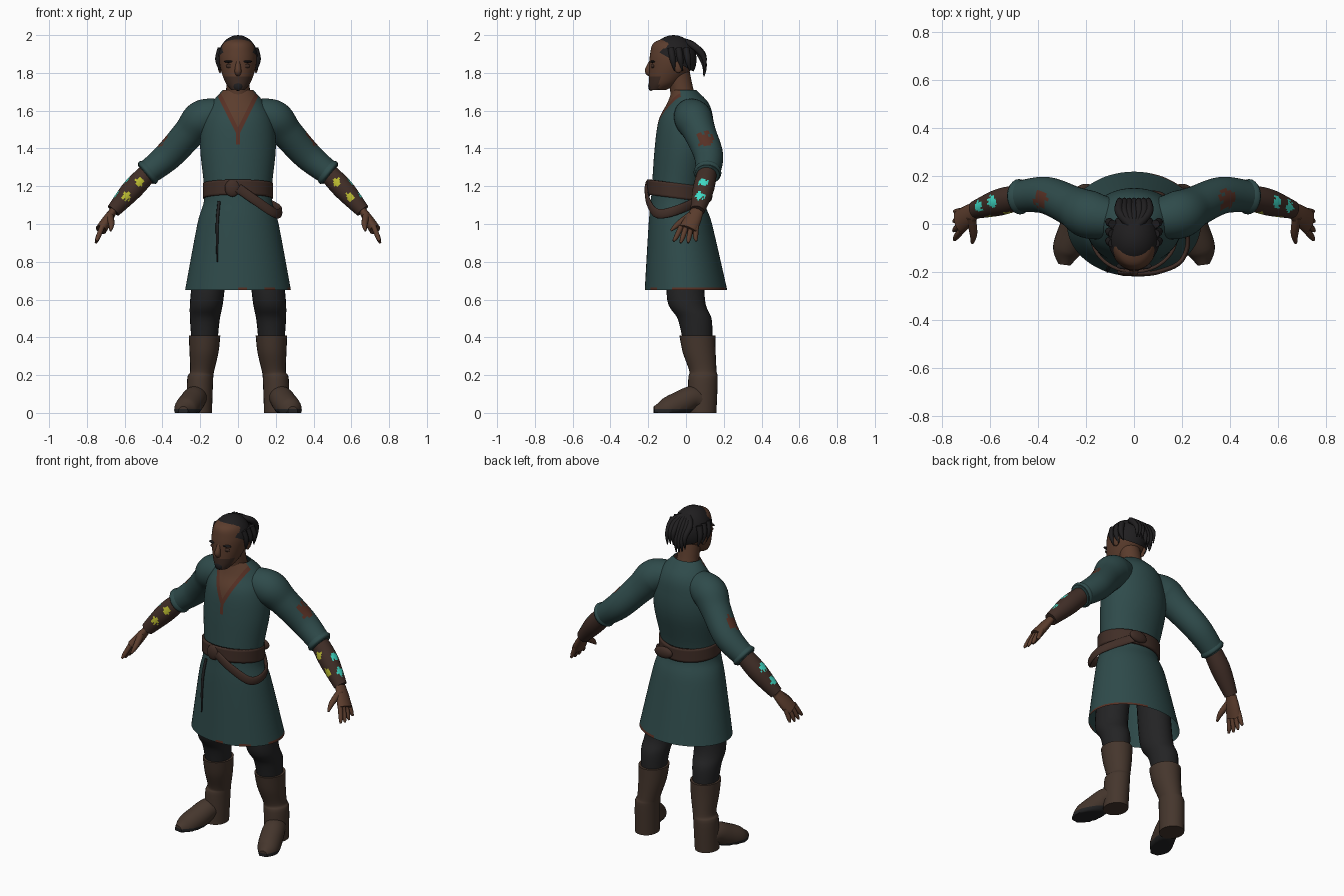
import bpy, bmesh, math, random
from mathutils import Matrix, Vector

random.seed(4)
cube = bpy.data.objects.get("Cube")
if cube:
    bpy.data.objects.remove(cube)

RIGHTWARD, BACKWARD, UPWARD = Matrix.Identity(3)
SIDE_NAMES = {1: "left_", -1: "right_", 0: ""}


def material(name, red, green, blue):
    mat = bpy.data.materials.new(name)
    mat.use_nodes = True
    mat.diffuse_color = (red, green, blue, 1)
    mat.node_tree.nodes["Principled BSDF"].inputs["Base Color"].default_value = mat.diffuse_color
    return mat


TEAL = material("teal cloth", .028, .07, .07)
RUST = material("rust trim", .095, .03, .018)
SKIN = material("skin", .105, .046, .026)
SHADE = material("dark skin", .05, .026, .018)
LEATHER = material("belt leather", .052, .027, .02)
BOOT = material("boot leather", .06, .037, .026)
CLOTH = material("black cloth", .017, .017, .018)
HAIR = material("black hair", .014, .013, .014)
CYAN = material("cyan stain", .05, .7, .56)
YELLOW = material("yellow stain", .5, .5, .03)


def finish(bm, name, mats, side=0, rule=None):
    """Colour faces by a rule, mirror the right-hand copy and shade smooth."""
    bmesh.ops.recalc_face_normals(bm, faces=bm.faces)
    if rule:
        for face in bm.faces:
            face.material_index = mats.index(rule(face.calc_center_median()))
    if side < 0:
        bmesh.ops.scale(bm, vec=(-1, 1, 1), verts=bm.verts)
        bmesh.ops.reverse_faces(bm, faces=bm.faces)
    mesh = bpy.data.meshes.new(SIDE_NAMES[side] + name)
    bm.to_mesh(mesh)
    bm.free()
    for mat in mats:
        mesh.materials.append(mat)
    part = bpy.data.objects.new(mesh.name, mesh)
    bpy.context.collection.objects.link(part)
    bpy.ops.object.select_all(action="DESELECT")
    part.select_set(True)
    bpy.context.view_layer.objects.active = part
    bpy.ops.object.shade_smooth_by_angle(angle=math.radians(50))
    return part


def cut(bm, point, normal, clear=False):
    bmesh.ops.bisect_plane(bm, geom=bm.verts[:] + bm.edges[:] + bm.faces[:],
                           plane_co=point, plane_no=normal, clear_outer=clear)


def spline(points, steps):
    """Smooth path through points of any dimension."""
    result = []
    last = len(points) - 1
    for i in range(last):
        a, b, c, d = (Vector(points[min(max(i + k, 0), last)]) for k in (-1, 0, 1, 2))
        for step in range(steps):
            t = step / steps
            bend = 2 * a - 5 * b + 4 * c - d + t * (3 * (b - c) + d - a)
            result.append(b + t / 2 * (c - a + t * bend))
    return result + [Vector(points[last])]


def tube(path, radii, ratio=1, ref=BACKWARD, flat=False, sides=24, steps=5, caps=True):
    """Sweep an oval of the given radii along a path; ratio is its width across ref."""
    bm = bmesh.new()
    centres = spline(path, steps)
    sizes = spline([(r, r) for r in radii], steps)
    rings = []
    for i, centre in enumerate(centres):
        ahead = centres[min(i + 1, len(centres) - 1)] - centres[max(i - 1, 0)]
        ahead = UPWARD if flat else ahead.normalized()
        along = (ref - ahead * ref.dot(ahead)).normalized()
        across = ahead.cross(along) * ratio
        turns = [math.tau * k / sides for k in range(sides)]
        rings.append([bm.verts.new(centre + sizes[i].x * (along * math.cos(t) + across * math.sin(t)))
                      for t in turns])
    for low, high in zip(rings, rings[1:]):
        for k in range(sides):
            bm.faces.new((low[k - 1], low[k], high[k], high[k - 1]))
    if caps:
        bm.faces.new(rings[0])
        bm.faces.new(rings[-1])
    return bm


def ball(centre, size):
    bm = bmesh.new()
    bmesh.ops.create_uvsphere(bm, u_segments=24, v_segments=16, radius=1,
                              matrix=Matrix.LocRotScale(Vector(centre), None, Vector(size)))
    return bm


def near(point, spot, radius):
    return (point - Vector(spot)).length < radius * random.uniform(.6, 1.1)


# Tunic with a rust-edged V neck, short slit and worn hem
NECK, EDGE, SLIT, HEM = 1.51, 1.46, 1.42, .664


def tunic_colour(p):
    across = abs(p.x)
    if p.y < -.03 and across < (p.z - NECK) / 2:
        return SKIN
    if p.y < -.03 and (across < (p.z - EDGE) / 2 or across < .01 and SLIT < p.z < NECK):
        return RUST
    worn_hem = p.z < HEM and p.x > 0 and math.sin(p.x * 30 + p.y * 20) > 0
    return RUST if worn_hem or near(p, (.18, -.06, 1.6), .04) else TEAL


tunic = tube([(0, 0, .65), (0, -.03, 1), (0, -.045, 1.15), (0, -.01, 1.4),
              (0, 0, 1.55), (0, .01, 1.64), (0, -.01, 1.71)],
             [.28, .215, .178, .2, .185, .14, .08],
             ratio=.78, ref=RIGHTWARD, flat=True, sides=72, steps=8, caps=False)
for way in (-1, 1):
    cut(tunic, (0, 0, NECK), (way, 0, -.5))
    cut(tunic, (0, 0, EDGE), (way, 0, -.5))
    cut(tunic, (way * .01, 0, 0), RIGHTWARD)
for level in (SLIT, HEM):
    cut(tunic, UPWARD * level, UPWARD)
finish(tunic, "tunic", [TEAL, RUST, SKIN], rule=tunic_colour)
finish(tube([(-.11, -.2, .8), (-.11, -.19, 1), (-.1, -.17, 1.12)], [.004, .008, .008], sides=8),
       "skirt_fold", [CLOTH])

# Belt sloping down to the back, with buckle, loose strap and knot
belt = tube([(0, -.045, 1.13), (0, -.045, 1.21)], [.185, .185],
            ratio=.87, ref=RIGHTWARD, flat=True, sides=48, caps=False)
for vert in belt.verts:
    vert.co.z -= vert.co.y / 8
finish(belt, "belt", [LEATHER]).modifiers.new("thickness", "SOLIDIFY").thickness = .014
finish(ball((-.03, -.2, 1.19), (.04, .018, .046)), "buckle", [LEATHER])
finish(tube([(0, -.21, 1.19), (.1, -.2, 1.12), (.2, -.15, 1.055), (.215, -.03, 1.08), (.07, .12, 1.15)],
            [.025] * 5, ratio=.4, ref=UPWARD), "hanging_strap", [LEATHER])
finish(ball((.07, .12, 1.15), (.06, .02, .035)), "belt_knot", [LEATHER])

# Arm joints and stains placed along the forearm
chest, shoulder, upper = Vector((.1, .02, 1.58)), Vector((.19, .04, 1.555)), Vector((.26, .075, 1.48))
elbow, cuff, wrist = Vector((.37, .12, 1.36)), Vector((.49, .113, 1.262)), Vector((.66, .06, 1.07))
front_spots = [cuff.lerp(wrist, t) - BACKWARD * .05 for t in (.2, .6)]
outer_spots = [cuff.lerp(wrist, t) + (RIGHTWARD + UPWARD) * .035 for t in (.4, .75)]


def bracer_colour(p):
    if any(near(p, spot, .025) for spot in front_spots):
        return YELLOW
    return CYAN if any(near(p, spot, .03) for spot in outer_spots) else LEATHER


def sleeve_colour(p):
    return RUST if near(p, upper.lerp(elbow, .7) + (RIGHTWARD + UPWARD) * .05, .05) else TEAL


for side in SIDE_NAMES:
    if not side:
        continue
    # Sleeve with a rolled cuff, and leather forearm
    finish(tube([chest, shoulder, upper, elbow, cuff], [.085, .1, .085, .077, .064],
                sides=36, steps=8), "sleeve", [TEAL, RUST], side, sleeve_colour)
    finish(tube([cuff.lerp(elbow, .3), cuff.lerp(elbow, .1), cuff], [.06, .074, .06]),
           "cuff_roll", [TEAL], side)
    finish(tube([cuff.lerp(elbow, .2), cuff.lerp(wrist, .4), wrist], [.05, .056, .038],
                sides=40, steps=14), "bracer", [LEATHER, CYAN, YELLOW], side, bracer_colour)

    # Hand with four spread fingers and a thumb
    knuckle = Vector((.725, .01, .97))
    finish(tube([wrist, wrist.lerp(knuckle, .5), knuckle], [.034, .045, .05], ratio=.6),
           "palm", [SKIN], side)
    for i in range(4):
        spread = BACKWARD * (i - 1.5) * .027
        reach = Vector((.03, -.02, -.075)) * (1 - abs(i - 1.5) / 8)
        base = knuckle + spread
        finish(tube([base - reach / 4, base + reach * .6 + spread / 4, base + reach + spread / 2],
                    [.014, .013, .006], sides=10), f"finger_{i + 1}", [SKIN], side)
    finish(tube([(.68, .03, 1.05), (.67, -.04, 1), (.675, -.08, .965)], [.02, .016, .006],
                ref=RIGHTWARD, sides=12), "thumb", [SKIN], side)

    # Trouser leg, boot shaft and a foot turned outward on a dark sole
    finish(tube([(.14, 0, .85), (.165, 0, .6), (.175, .045, .5), (.177, .06, .4)],
                [.1, .1, .09, .08], ratio=.88, flat=True), "trouser", [CLOTH], side)
    finish(tube([(.177, .06, .41), (.18, .07, .32), (.19, .09, .22), (.2, .09, .18), (.205, .085, 0)],
                [.095, .087, .072, .078, .076], ratio=.88, flat=True), "boot_shaft", [BOOT], side)
    foot = tube([(.2, .11, .05), (.225, .04, .08), (.25, -.03, .05), (.28, -.11, .015), (.29, -.17, .01)],
                [.055, .062, .066, .06, .025], ref=UPWARD)
    for vert in foot.verts:
        vert.co.z = max(vert.co.z, 0)
    cut(foot, UPWARD * .02, UPWARD)
    finish(foot, "foot", [BOOT, CLOTH], side, lambda p: CLOTH if p.z < .02 else BOOT)

    # Ear, eye, brow and side locks
    finish(ball((.095, -.04, 1.84), (.012, .025, .04)), "ear", [SKIN], side)
    finish(ball((.04, -.175, 1.836), (.025, .01, .012)), "eye", [SHADE], side)
    finish(ball((.04, -.175, 1.86), (.034, .014, .007)), "brow", [HAIR], side)
    for i in range(3):
        top = Vector((.09, -.08 + i * .04, 1.93))
        finish(tube([top, top + Vector((.015, .01, -.06)), top + Vector((.005, .02, -.12))],
                    [.018, .016, .003], sides=8), f"hair_lock_{i + 1}", [HAIR], side)

# Neck, head and face
finish(tube([(0, 0, 1.62), (0, -.02, 1.7), (0, -.05, 1.84)], [.08, .063, .063], flat=True),
       "neck", [SKIN])
finish(tube([(0, -.15, 1.71), (0, -.115, 1.75), (0, -.08, 1.83), (0, -.07, 1.9), (0, -.08, 1.96), (0, -.08, 1.99)],
            [.045, .082, .115, .12, .09, .01], ratio=.82, flat=True, sides=36), "head", [SKIN, SHADE],
       rule=lambda p: SHADE if p.y < -.14 and p.z < 1.775 else SKIN)
finish(tube([(0, -.185, 1.86), (0, -.2, 1.81), (0, -.18, 1.79)], [.01, .018, .012]), "nose", [SKIN])
finish(ball((0, -.178, 1.775), (.038, .014, .007)), "moustache", [HAIR])
finish(ball((0, -.185, 1.73), (.025, .015, .025)), "goatee", [HAIR])

# Hair cap trimmed along a sloping hairline, with tied tails behind
cap = ball((0, -.066, 1.87), (.108, .122, .13))
cut(cap, (0, -.18, 1.93), (0, -.56, -1), clear=True)
finish(cap, "hair_cap", [HAIR])
for i in range(7):
    swing = RIGHTWARD * (i - 3) * .02
    tip = Vector((0, .095, 1.8 + random.uniform(-.02, .03)))
    finish(tube([(0, -.02, 1.97), swing + Vector((0, .045, 1.94)), swing.lerp(tip + swing, 1) + UPWARD * .07, tip + swing],
                [.016, .018, .014, .003], ref=RIGHTWARD, sides=8), f"hair_tail_{i + 1}", [HAIR])
